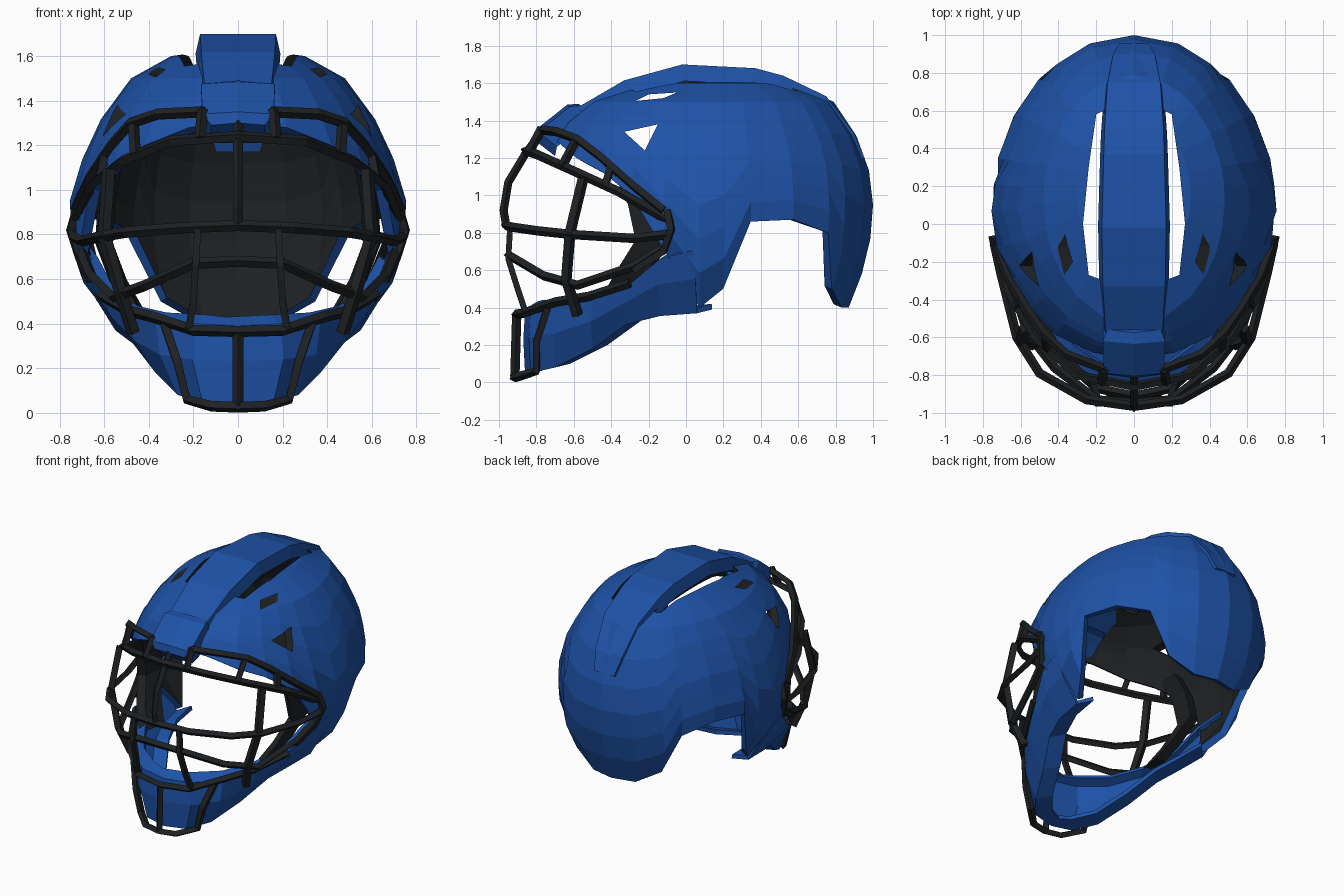
import bpy, bmesh
from math import sin, cos, radians
from mathutils import Vector

if "Cube" in bpy.data.objects:
    bpy.data.objects.remove(bpy.data.objects["Cube"])


def material(name, rgb):
    m = bpy.data.materials.new(name)
    m.diffuse_color = (*rgb, 1)
    m.use_nodes = True
    m.node_tree.nodes["Principled BSDF"].inputs["Base Color"].default_value = m.diffuse_color
    return m


BLUE = material("blue_plastic", (0.013, 0.085, 0.39))
BLACK = material("black_padding", (0.013, 0.015, 0.017))


def make(name, verts, faces, mats, thick=0, inner=0):
    """Mesh object with outward normals and optional inward thickness."""
    me = bpy.data.meshes.new(name)
    bm = bmesh.new()
    vs = [bm.verts.new(v) for v in verts]
    for f in faces:
        bm.faces.new([vs[i] for i in f])
    bmesh.ops.remove_doubles(bm, verts=bm.verts, dist=0.001)
    bmesh.ops.recalc_face_normals(bm, faces=bm.faces)
    mid = sum((v.co for v in bm.verts), Vector()) / len(bm.verts)
    if sum(f.normal.dot(f.calc_center_median() - mid) * f.calc_area() for f in bm.faces) < 0:
        bmesh.ops.reverse_faces(bm, faces=bm.faces)
    bm.to_mesh(me)
    bm.free()
    ob = bpy.data.objects.new(name, me)
    bpy.context.collection.objects.link(ob)
    for m in mats:
        me.materials.append(m)
    if thick:
        s = ob.modifiers.new("thickness", "SOLIDIFY")
        s.thickness, s.offset, s.material_offset = thick, -1, inner
    return ob


def grid(rows, closed=False):
    """Quads joining equally long rows of points."""
    n = len(rows[0])
    verts = [p for r in rows for p in r]
    faces = [(i * n + j, i * n + (j + 1) % n, (i + 1) * n + (j + 1) % n, (i + 1) * n + j)
             for i in range(len(rows) - 1) for j in range(n if closed else n - 1)]
    if closed:
        faces += [tuple(range(n)), tuple(range((len(rows) - 1) * n, len(rows) * n))]
    return verts, faces


def mirrored(p):
    return (-p[0], p[1], p[2])


# Horizontal slices of the dome: z, half length, half width, centre y
SLICES = [(1.60, .42, .30, .15), (1.50, .66, .48, .13), (1.38, .78, .58, .10),
          (1.20, .87, .68, .10), (0.95, .90, .755, .10), (0.70, .88, .74, .10),
          (0.55, .83, .68, .10), (0.40, .77, .55, .10)]
# Lower rim: angle from the front, z
RIM = [(0, 1.30), (20, 1.28), (38, 1.20), (52, 1.12), (64, 1.0), (76, .70), (88, .40),
       (97, .50), (106, .86), (122, .87), (138, .80), (147, .50), (162, .40), (180, .40)]


def dome_point(angle, z):
    for a, b in zip(SLICES, SLICES[1:]):
        if z >= b[0] - 1e-6:
            break
    t = (a[0] - z) / (a[0] - b[0])
    half, w, c = (a[i] + (b[i] - a[i]) * t for i in (1, 2, 3))
    return (w * sin(radians(angle)), c - half * cos(radians(angle)), z)


# Helmet shell with the face opening, ear cut-outs and neck flap
cols = RIM + [(360 - a, z) for a, z in RIM[-2:0:-1]]
rows = [[dome_point(a, 1.6) for a, _ in cols]]
for k in range(7):
    rows.append([dome_point(a, 1.5 + (zb - 1.5) * k / 6) for a, zb in cols])
verts, faces = grid([r + [r[0]] for r in rows])
n = len(cols) + 1
verts.append((0, .15, 1.64))
faces += [(i, i + 1, len(verts) - 1) for i in range(n - 1)]
shell = make("helmet_shell", verts, faces, [BLUE, BLACK], .05, 1)


# Vent cutters
def cutter(name, lo, hi):
    ob = make(name, *grid([lo, hi], True), [BLACK])
    ob.hide_render = True
    ob.hide_viewport = False
    ob.display_type = "WIRE"
    b = shell.modifiers.new(name, "BOOLEAN")
    b.operation, b.object, b.solver = "DIFFERENCE", ob, "EXACT"


slot = [(.16, -.30), (.24, -.27), (.27, 0), (.24, .3), (.20, .58), (.16, .6)]
for s, side in ((1, "right"), (-1, "left")):
    cutter("top_vent_cutter_" + side, *[[(s * x, y, z) for x, y in slot] for z in (1.3, 1.9)])
for name, tri in (("side_vent_cutter", [(-.33, 1.34), (-.15, 1.38), (-.22, 1.24)]),
                  ("upper_vent_cutter", [(-.27, 1.505), (-.20, 1.54), (-.05, 1.55), (-.12, 1.52)])):
    cutter(name, *[[(x, y, z) for y, z in tri] for x in (-1, 1)])

# Raised centre ridge
ridge = [(-.72, 1.33, .13), (-.58, 1.47, .15), (-.33, 1.615, .165), (-.02, 1.70, .17), (.37, 1.68, .16),
         (.52, 1.64, .155), (.75, 1.53, .14), (.90, 1.33, .11), (.955, 1.2, .08)]
rows = []
for y, z, w in ridge:
    d = Vector((0, y - .1, z - .9)).normalized() * .09
    lo = (y - d.y, z - d.z)
    rows.append([(-w - .02, *lo), (-w, y, z), (w, y, z), (w + .02, *lo)])
make("centre_ridge", *grid(rows, True), [BLUE])

# Brow block at the front, with a peaked face
rows = [[(s * w, y, z) for s, y, z in ((-1, y0, z0), (0, y0 - .015, z0 + .01), (1, y0, z0),
                                       (1, y0 + .1, z0 - .08), (-1, y0 + .1, z0 - .08))]
        for w, y0, z0 in ((.12, -.80, 1.29), (.16, -.79, 1.34), (.165, -.62, 1.475), (.14, -.56, 1.48))]
make("brow_block", *grid(rows, True), [BLUE])

# Jaw guard: y, top x, top z, bottom x, bottom z
JAW = [(.06, .72, .74, .55, .37), (-.14, .68, .69, .53, .355), (-.32, .60, .54, .47, .31),
       (-.50, .50, .47, .37, .18), (-.70, .37, .44, .27, .08), (-.83, .19, .43, .16, .05),
       (-.86, 0, .42, 0, .04)]
rows = []
for y, xt, zt, xb, zb in JAW:
    rows.append([(xt - .05, y + .06, zt + .01), (xt, y, zt - .03),
                 ((xt + xb) / 2 + .03 * (xt > 0), y - .01, (zt + zb) / 2),
                 (xb, y, zb), (max(xb - .08, 0), y + .08, zb + .02)])
rows += [[mirrored(p) for p in r] for r in rows[-2::-1]]
make("jaw_guard", *grid(rows), [BLUE, BLACK], .03, 0)


# Cheek pads just inside the face opening
for s, side in ((1, "right"), (-1, "left")):
    rows = [[(s * x, y, z), (s * (x + .05), y - .03, z), (s * (x + .06), y + .14, z), (s * (x - .02), y + .16, z)]
            for x, y, z in ((.44, -.42, .46), (.52, -.34, .60), (.58, -.24, .76), (.57, -.28, .95), (.54, -.36, 1.12))]
    make("cheek_pad_" + side, *grid(rows, True), [BLACK])


# Face cage bars
def bars(name, paths, radius=.025):
    cu = bpy.data.curves.new(name, "CURVE")
    cu.dimensions, cu.bevel_depth, cu.bevel_resolution = "3D", radius, 0
    cu.use_fill_caps = True
    for pts in paths:
        sp = cu.splines.new("POLY")
        sp.points.add(len(pts) - 1)
        sp.use_smooth = False
        for q, p in zip(sp.points, pts):
            q.co = (*p, 1)
    cu.materials.append(BLACK)
    bpy.context.collection.objects.link(bpy.data.objects.new(name, cu))


def across(half):
    """Path from the centre outward, completed on the other side."""
    return [mirrored(p) for p in half[:0:-1]] + half


def pair(path):
    return [path, [mirrored(p) for p in path]]


bars("cage_cross_bars", [across(h) for h in (
    [(0, -.86, 1.24), (.3, -.80, 1.22), (.52, -.60, 1.13), (.66, -.36, 1.02), (.72, -.10, .87)],
    [(0, -.965, .84), (.25, -.93, .83), (.5, -.79, .81), (.62, -.60, .79), (.70, -.28, .77), (.74, -.10, .79)],
    [(0, -.95, .68), (.2, -.93, .67), (.42, -.76, .57), (.56, -.58, .52), (.66, -.28, .62), (.70, -.12, .72)],
    [(0, -.91, .365), (.2, -.87, .37), (.38, -.70, .43), (.5, -.52, .46), (.62, -.30, .53)])])
bars("cage_brow_bar", pair([(.15, -.77, 1.35), (.36, -.69, 1.34), (.48, -.58, 1.30),
                            (.57, -.45, 1.20), (.67, -.28, 1.05), (.73, -.12, .92)]))
bars("cage_brow_links", pair([(.17, -.84, 1.23), (.16, -.77, 1.36)])
     + pair([(.46, -.66, 1.16), (.47, -.58, 1.31)]) + pair([(.62, -.43, 1.06), (.60, -.40, 1.16)]))
bars("cage_centre_bar", [[(0, -.80, 1.30), (0, -.86, 1.22), (0, -.95, 1.07), (0, -.975, .92), (0, -.96, .83)]], .022)
bars("cage_nose_bars", pair([(.18, -.94, .84), (.19, -.95, .66), (.2, -.90, .5), (.22, -.86, .38)]), .022)
bars("cage_side_posts", pair([(.58, -.55, 1.09), (.60, -.62, .80), (.53, -.64, .55), (.47, -.58, .36)]), .03)
bars("cage_ear_posts", pair([(.72, -.10, .92), (.75, -.08, .82), (.71, -.12, .70), (.66, -.28, .60)]))
bars("cage_chin_loop", [across([(0, -.92, .025), (.12, -.90, .03), (.23, -.80, .06),
                                (.27, -.80, .22), (.33, -.74, .40)]),
                        [(0, -.905, .365), (0, -.915, .03)]])
